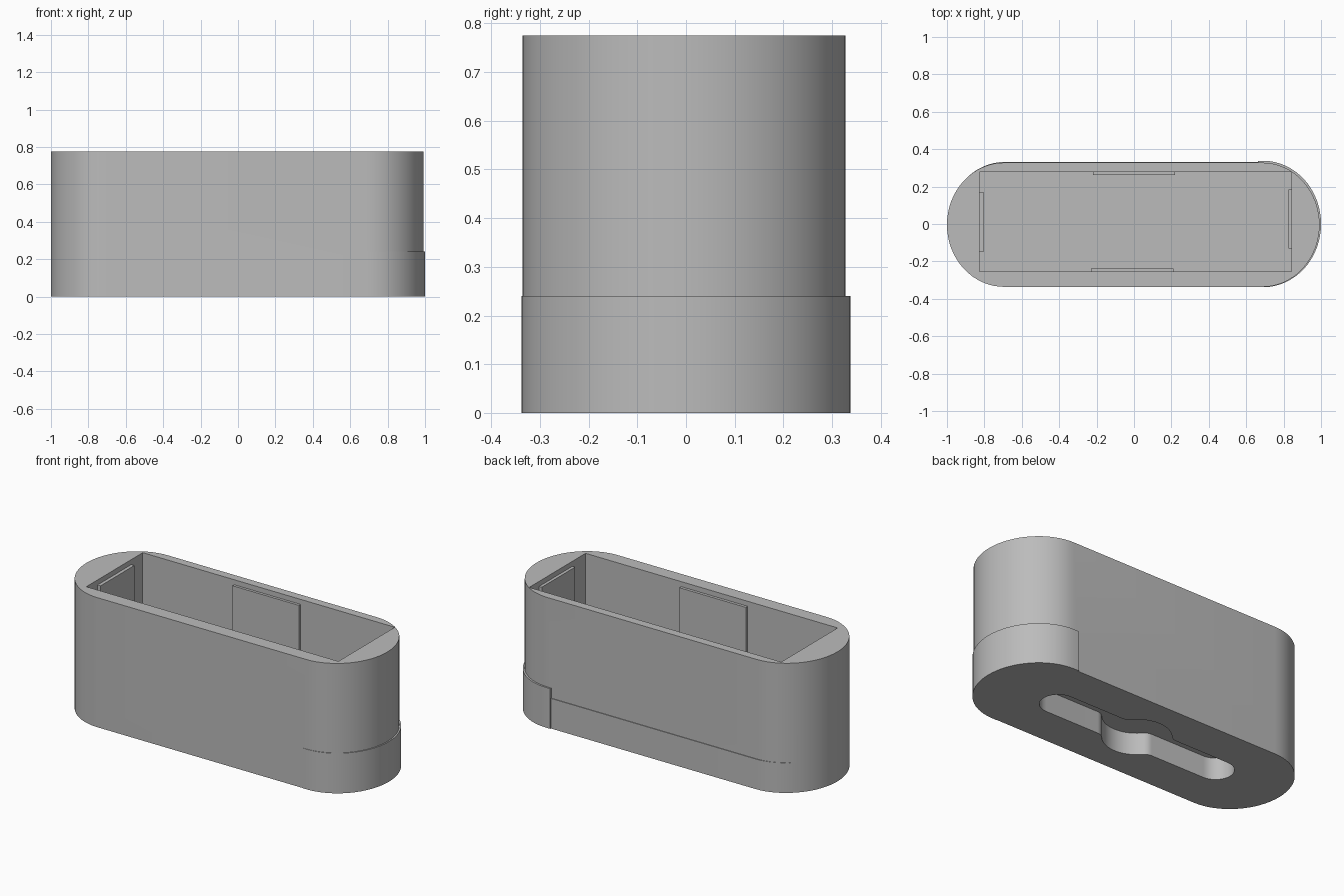
import bpy
import bmesh
from math import sin, cos, pi, sqrt

if "Cube" in bpy.data.objects:
    bpy.data.objects.remove(bpy.data.objects["Cube"])

grey = bpy.data.materials.new("plain grey")
grey.use_nodes = True
GREY = (0.5, 0.5, 0.5, 1)
grey.diffuse_color = GREY
grey.node_tree.nodes["Principled BSDF"].inputs["Base Color"].default_value = GREY


def prism(name, outline, bottom, top):
    """Extrude a counter-clockwise outline between two heights."""
    bm = bmesh.new()
    face = bm.faces.new([bm.verts.new((x, y, bottom)) for x, y in outline])
    up = bmesh.ops.extrude_face_region(bm, geom=[face])["geom"]
    moved = [v for v in up if isinstance(v, bmesh.types.BMVert)]
    bmesh.ops.translate(bm, verts=moved, vec=(0, 0, top - bottom))
    bmesh.ops.recalc_face_normals(bm, faces=bm.faces)
    mesh = bpy.data.meshes.new(name)
    bm.to_mesh(mesh)
    bm.free()
    mesh.materials.append(grey)
    obj = bpy.data.objects.new(name, mesh)
    bpy.context.collection.objects.link(obj)
    return obj


def box(name, x0, x1, y0, y1, z0, z1):
    return prism(name, [(x0, y0), (x1, y0), (x1, y1), (x0, y1)], z0, z1)


def end_arc(straight, reach, half_width, steps=32):
    """Rounded +x end, from front to back."""
    angles = [pi * (i / steps - 0.5) for i in range(steps + 1)]
    return [(straight + reach * cos(a), half_width * sin(a)) for a in angles]


def capsule(straight, reach, half_width, dx=0, dy=0):
    arc = end_arc(straight, reach, half_width)
    pts = arc + [(-x, -y) for x, y in arc]
    return [(x + dx, y + dy) for x, y in pts]


def combine(target, other, operation):
    """Merge or cut with another solid, then discard it."""
    mod = target.modifiers.new(operation, 'BOOLEAN')
    mod.operation = operation
    mod.solver = 'EXACT'
    mod.object = other
    bpy.context.view_layer.objects.active = target
    bpy.ops.object.modifier_apply(modifier=mod.name)
    bpy.data.objects.remove(other)


# Outer body, with a slightly offset base band and a collar round the +x end
body = prism("body", capsule(0.69, 0.306, 0.332, -0.004, -0.004), 0, 0.775)
base = prism("base_band", capsule(0.69, 0.306, 0.332), 0, 0.18)
collar = prism("end_collar",
               [(0.662, -0.338)] + end_arc(0.69, 0.31, 0.338) + [(0.662, 0.338)],
               0, 0.24)
combine(body, base, 'UNION')
combine(body, collar, 'UNION')

# Rectangular pocket open at the top
FLOOR = 0.24
combine(body, box("pocket", -0.825, 0.843, -0.255, 0.278, FLOOR, 1), 'DIFFERENCE')

# Recess underneath: a slot with a round, filleted swelling in the middle
SLOT, SWELL, FILLET, HALF = 0.1, 0.185, 0.06, 0.54
fillet_x = sqrt((SWELL + FILLET) ** 2 - (SLOT + FILLET) ** 2)
touch_x = fillet_x * SWELL / (SWELL + FILLET)


def recess_width(x):
    x = abs(x)
    if x < touch_x:
        return sqrt(SWELL ** 2 - x ** 2)
    if x < fillet_x:
        return SLOT + FILLET - sqrt(FILLET ** 2 - (x - fillet_x) ** 2)
    return SLOT


side = [fillet_x * (1 - i / 20) for i in range(41)]
half = end_arc(HALF, SLOT, SLOT, 16) + [(x, recess_width(x)) for x in side]
outline = half + [(-x, -y) for x, y in half]
recess = prism("recess", [(x - 0.02, y) for x, y in outline], -0.1, 0.13)
combine(body, recess, 'DIFFERENCE')

bpy.ops.object.select_all(action='DESELECT')
body.select_set(True)
bpy.context.view_layer.objects.active = body
bpy.ops.object.shade_smooth_by_angle(angle=pi / 6)

# Thin pads on the four pocket walls
PAD_TOP = 0.745
box("front_pad", -0.23, 0.21, -0.26, -0.238, FLOOR, PAD_TOP)
box("back_pad", -0.22, 0.22, 0.262, 0.282, FLOOR, PAD_TOP)
box("right_pad", -0.83, -0.805, -0.15, 0.17, FLOOR, PAD_TOP)
box("left_pad", 0.825, 0.848, -0.13, 0.185, FLOOR, PAD_TOP)
